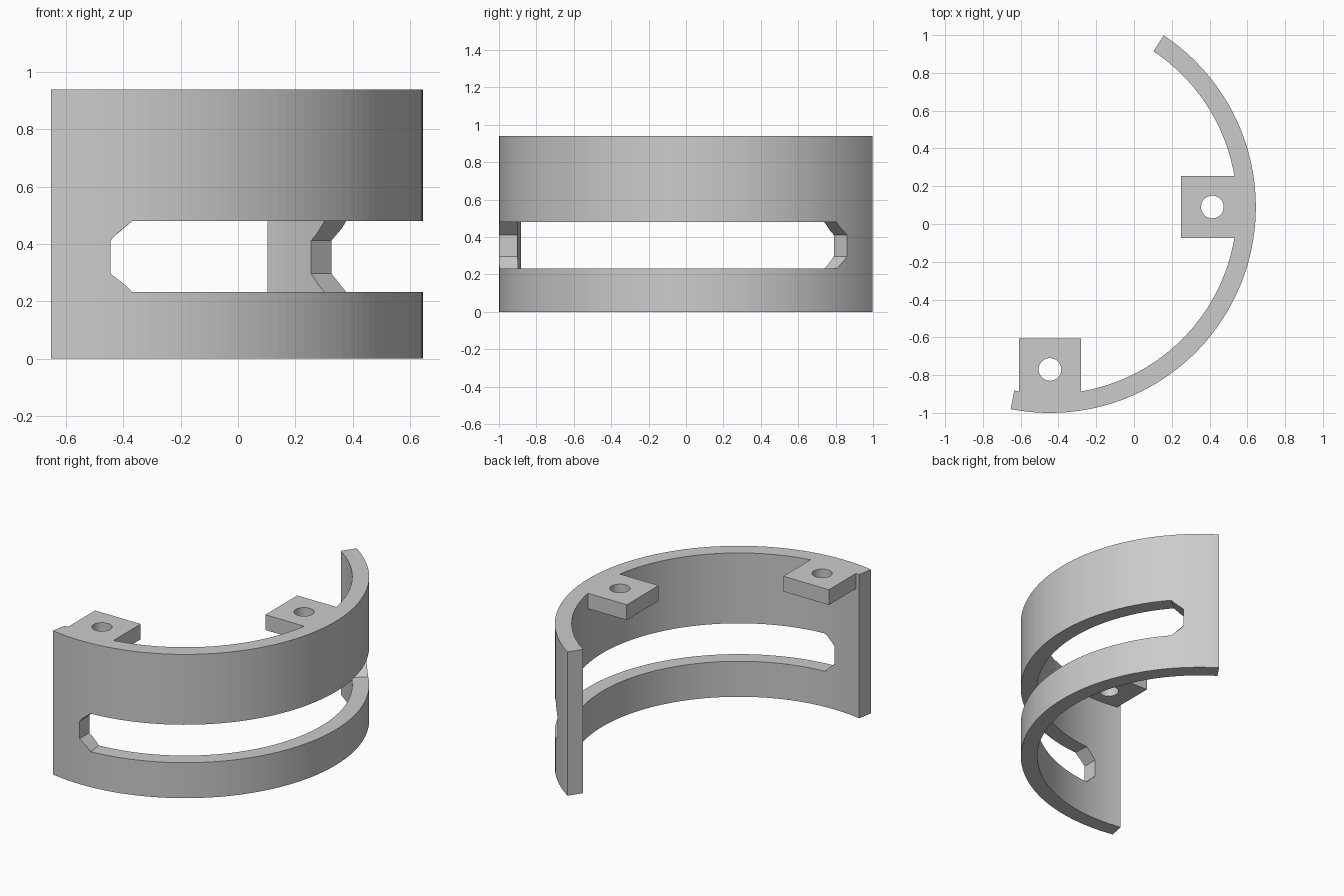
import bpy
import bmesh
from math import radians, cos, sin
from mathutils import Matrix, Vector

CENTRE = Vector((-0.445, 0.09, 0))
INNER, OUTER, HEIGHT = 0.99, 1.09, 0.94
TAB_THICK = 0.1

default = bpy.data.objects.get("Cube")
if default:
    bpy.data.objects.remove(default)

grey = bpy.data.materials.new("plain grey")
grey.use_nodes = True
grey.diffuse_color = (0.6, 0.6, 0.6, 1)
grey.node_tree.nodes["Principled BSDF"].inputs["Base Color"].default_value = grey.diffuse_color


def finish(name, bm):
    bmesh.ops.recalc_face_normals(bm, faces=bm.faces)
    mesh = bpy.data.meshes.new(name)
    bm.to_mesh(mesh)
    bm.free()
    mesh.materials.append(grey)
    obj = bpy.data.objects.new(name, mesh)
    bpy.context.collection.objects.link(obj)
    return obj


def arc_solid(name, r0, r1, stations):
    """Sweep a rectangle round the centre; stations are (degrees, low z, high z)."""
    bm = bmesh.new()
    rings = []
    for angle, low, high in stations:
        a = radians(angle)
        out = Vector((cos(a), sin(a), 0))
        rings.append([bm.verts.new(CENTRE + out * r + Vector((0, 0, z)))
                      for r, z in ((r0, low), (r1, low), (r1, high), (r0, high))])
    for p, q in zip(rings, rings[1:]):
        for i in range(4):
            j = (i + 1) % 4
            bm.faces.new((p[i], p[j], q[j], q[i]))
    bm.faces.new(rings[0])
    bm.faces.new(rings[-1])
    return finish(name, bm)


def box(name, low, high):
    bm = bmesh.new()
    low, high = Vector(low), Vector(high)
    size = Matrix.Diagonal((*(high - low), 1))
    bmesh.ops.create_cube(bm, size=1, matrix=Matrix.Translation((low + high) / 2) @ size)
    return finish(name, bm)


def cylinder(name, x, y, radius):
    bm = bmesh.new()
    bmesh.ops.create_cone(bm, cap_ends=True, segments=40, radius1=radius, radius2=radius,
                          depth=0.4, matrix=Matrix.Translation((x, y, HEIGHT)))
    return finish(name, bm)


def combine(target, tool, operation):
    tool.hide_render = True
    mod = target.modifiers.new(operation.title(), 'BOOLEAN')
    mod.object = tool
    mod.operation = operation
    mod.solver = 'EXACT'
    bpy.context.view_layer.objects.active = target
    bpy.ops.object.modifier_apply(modifier=mod.name)
    bpy.data.objects.remove(tool)


def spread(start, end, count):
    return [start + (end - start) * i / count for i in range(count + 1)]


# Curved band
band = arc_solid("curved_band", INNER, OUTER,
                 [(a, 0, HEIGHT) for a in spread(-101, 56.4, 80)])

# Long slot with chamfered ends
slot = [(-90, 0.297, 0.412)]
slot += [(a, 0.232, 0.48) for a in spread(-86, 41, 64)]
slot += [(45, 0.297, 0.412)]
combine(band, arc_solid("slot_cutter", 0.9, 1.2, slot), 'DIFFERENCE')

# Two mounting tabs, flush with the top, each with a bolt hole
base = HEIGHT - TAB_THICK
cx, cy = CENTRE.x, CENTRE.y
half, reach, near, hole = 0.165, 1.04, 0.695, 0.86
side_tab = box("side_tab", (cx + near, cy - half, base), (cx + reach, cy + half, HEIGHT))
front_tab = box("front_tab", (cx - half, cy - reach, base), (cx + half, cy - near, HEIGHT))
for tab, x, y in ((side_tab, cx + hole, cy), (front_tab, cx, cy - hole)):
    combine(tab, cylinder("hole_cutter", x, y, 0.06), 'DIFFERENCE')
    combine(band, tab, 'UNION')
